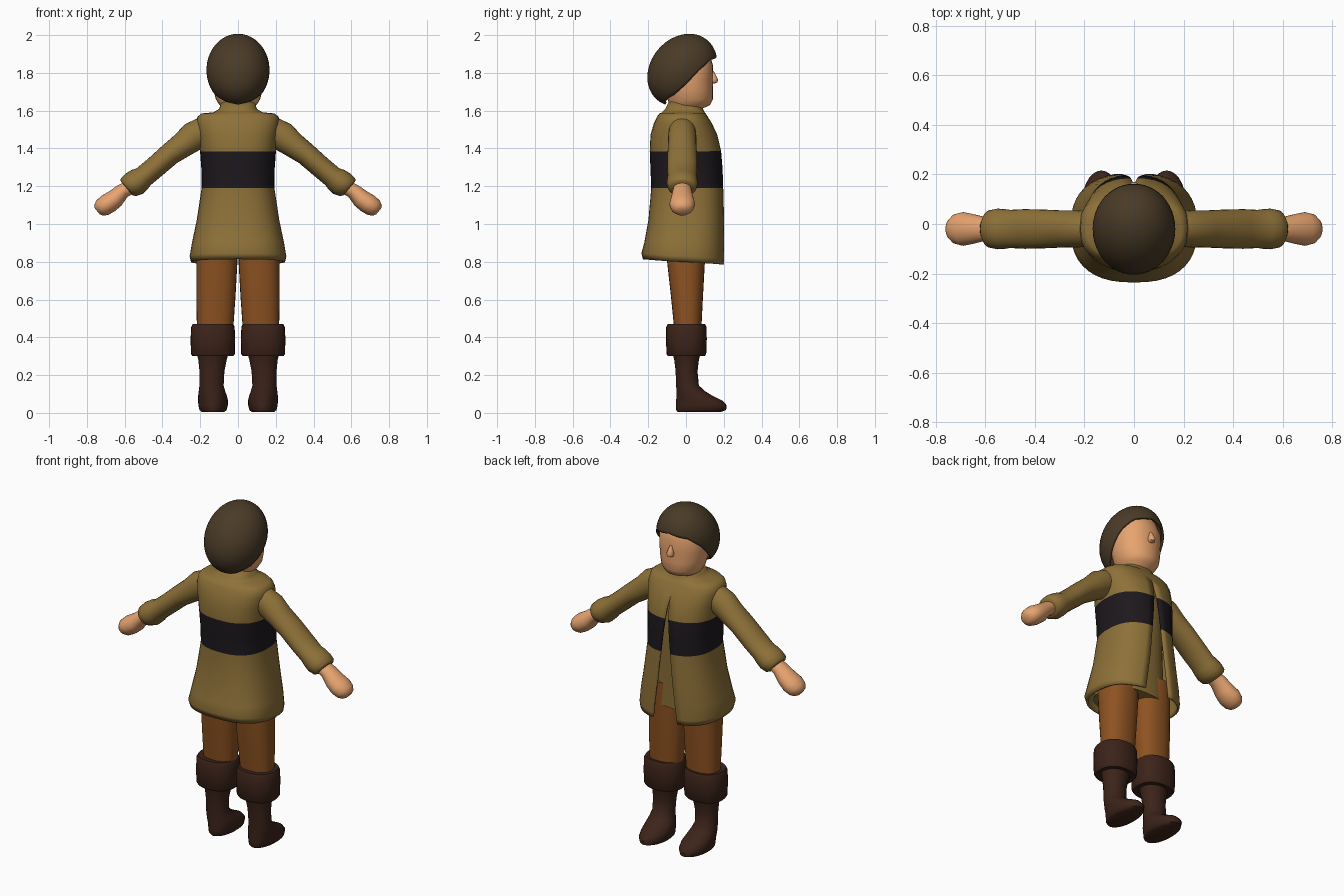
import bpy, bmesh
from math import sin, cos, asin, acos, pi, radians, degrees
from mathutils import Vector


def mat(name, r, g, b):
    m = bpy.data.materials.new(name)
    m.diffuse_color = (r, g, b, 1)
    return m


OLIVE = mat("olive_cloth", 0.27, 0.165, 0.04)
BLACK = mat("black_band", 0.012, 0.009, 0.012)
RUST = mat("rust_cloth", 0.27, 0.085, 0.015)
SKIN = mat("skin", 0.8, 0.37, 0.16)
HAIR = mat("brown_hair", 0.068, 0.043, 0.02)
LEATHER = mat("dark_leather", 0.045, 0.017, 0.01)


def power(v, e):
    return abs(v) ** e * (1 if v >= 0 else -1)


def grid_object(name, rows, mats, closed=True, caps=True, mirror=False, thick=0, row_mat=None):
    """Skin rows of points into a smooth surface."""
    bm = bmesh.new()
    vs = [[bm.verts.new(p) for p in row] for row in rows]
    n = len(rows[0])
    for i in range(len(rows) - 1):
        for j in range(n if closed else n - 1):
            k = (j + 1) % n
            f = bm.faces.new((vs[i][j], vs[i][k], vs[i + 1][k], vs[i + 1][j]))
            f.material_index = row_mat(i) if row_mat else 0
    if caps:
        bm.faces.new(vs[0])
        bm.faces.new(vs[-1])
    bmesh.ops.remove_doubles(bm, verts=bm.verts, dist=0.0002)
    bmesh.ops.recalc_face_normals(bm, faces=bm.faces)
    me = bpy.data.meshes.new(name)
    bm.to_mesh(me)
    bm.free()
    ob = bpy.data.objects.new(name, me)
    bpy.context.collection.objects.link(ob)
    for m in mats:
        me.materials.append(m)
    if thick:
        s = ob.modifiers.new("thickness", 'SOLIDIFY')
        s.thickness, s.offset = thick, 0
    if mirror:
        ob.modifiers.new("mirror", 'MIRROR')
    bpy.ops.object.select_all(action='DESELECT')
    bpy.context.view_layer.objects.active = ob
    ob.select_set(True)
    bpy.ops.object.shade_smooth_by_angle(angle=radians(50))
    return ob


def loft(name, rings, m, tilt=0, e=2.0, n=28, mirror=False):
    """rings: (x, y, z, half width, half depth); tilt leans the rings in the xz plane."""
    u = Vector((cos(radians(tilt)), 0, sin(radians(tilt))))
    rows = []
    for x, y, z, a, b in rings:
        row = []
        for j in range(n):
            t = 2 * pi * j / n
            row.append(Vector((x, y, z)) + u * a * power(cos(t), 2 / e)
                       + Vector((0, b * power(sin(t), 2 / e), 0)))
        rows.append(row)
    return grid_object(name, rows, [m], mirror=mirror)


# Coat: open down the +y side, with a dark chest band (z, half width, back y, front y, half gap)
coat = [(0.80, .243, -.222, .20, .080), (0.83, .25, -.23, .20, .077), (0.90, .238, -.215, .20, .066),
        (1.02, .213, -.193, .198, .05), (1.19, .187, -.178, .192, .032), (1.29, .188, -.182, .188, .022),
        (1.385, .195, -.186, .18, .012), (1.47, .205, -.182, .16, .004), (1.53, .214, -.165, .132, 0),
        (1.565, .21, -.148, .11, 0), (1.58, .19, -.138, .10, 0), (1.585, .13, -.125, .095, 0),
        (1.605, .095, -.105, .085, 0), (1.655, .08, -.08, .065, 0)]
rows = []
for z, rx, yb, yf, gap in coat:
    e = 2.5
    t0 = asin((gap / rx) ** (e / 2))
    cy, ry = (yb + yf) / 2, (yf - yb) / 2
    row = []
    for j in range(41):
        t = t0 + (2 * pi - 2 * t0) * j / 40
        zz = z + (0.015 * -cos(t) if z < 0.85 else 0)
        row.append((rx * power(sin(t), 2 / e), cy + ry * power(cos(t), 2 / e), zz))
    rows.append(row)
grid_object("coat", rows, [OLIVE, BLACK], closed=False, caps=False, thick=0.012,
            row_mat=lambda i: 1 if i in (4, 5) else 0)

# Tunic under the coat
loft("tunic", [(0, -.04, .82, .205, .15), (0, -.03, 1.0, .185, .14), (0, -.02, 1.2, .165, .14),
               (0, -.02, 1.4, .17, .14), (0, -.02, 1.52, .16, .11)], OLIVE, e=2.4)

# Sleeves with rolled cuffs
loft("sleeve", [(.17, -.02, 1.50, .075, .07), (.23, -.02, 1.467, .08, .075), (.29, -.02, 1.42, .068, .075),
                (.36, -.02, 1.37, .06, .078), (.44, -.02, 1.30, .058, .08), (.50, -.02, 1.25, .058, .077),
                (.52, -.02, 1.236, .066, .08), (.55, -.02, 1.213, .07, .082), (.58, -.02, 1.195, .062, .076),
                (.59, -.02, 1.19, .05, .06)], OLIVE, tilt=50, mirror=True)

# Mitten-like hands
loft("hand", [(.56, -.02, 1.20, .038, .045), (.61, -.02, 1.175, .04, .05), (.65, -.02, 1.135, .05, .06),
              (.69, -.02, 1.107, .054, .068), (.72, -.02, 1.085, .049, .06), (.738, -.02, 1.072, .036, .042),
              (.745, -.02, 1.067, .02, .022)], SKIN, tilt=50, mirror=True)

# Trousers
loft("trouser_leg", [(.112, 0, .95, .105, .105), (.112, 0, .80, .109, .10), (.117, .005, .62, .104, .085),
                     (.122, .01, .42, .095, .07)], RUST, e=2.3, mirror=True)

# Boots: foot and shaft stacked upward, then the turned-down cuff
loft("boot", [(.132, .07, .005, .06, .115), (.132, .08, .015, .072, .132), (.132, .082, .04, .078, .134),
              (.132, .07, .065, .079, .122), (.135, .045, .09, .076, .096), (.138, .025, .115, .07, .076),
              (.14, .008, .145, .064, .06), (.138, .003, .22, .066, .058), (.135, .003, .28, .075, .065),
              (.134, .003, .34, .09, .08)], LEATHER, mirror=True)
loft("boot_cuff", [(.133, .002, .303, .09, .08), (.133, .002, .30, .108, .097), (.133, .002, .312, .116, .105),
                   (.133, .002, .39, .118, .108), (.133, .002, .455, .115, .107), (.133, .002, .471, .107, .099),
                   (.133, .002, .468, .09, .075)], LEATHER, e=2.3, mirror=True)

# Head and nose
loft("head", [(0, -.01, 1.57, .06, .06), (0, 0, 1.61, .075, .085), (0, .02, 1.63, .098, .107),
              (0, .022, 1.66, .117, .12), (0, .017, 1.71, .13, .125), (0, .012, 1.77, .137, .13),
              (0, .01, 1.84, .138, .133), (0, .005, 1.90, .115, .12), (0, .005, 1.95, .07, .08)], SKIN, e=2.1)
loft("nose", [(0, .143, 1.743, .006, .008), (0, .146, 1.75, .018, .02), (0, .146, 1.765, .021, .024),
              (0, .144, 1.785, .014, .016), (0, .14, 1.81, .006, .006)], SKIN, n=16)

# Hair cap: egg shape cut off along a fringe line (degrees from the face, z)
edge = [(0, 1.885), (40, 1.865), (62, 1.81), (78, 1.74), (95, 1.69), (130, 1.65), (180, 1.638)]


def edge_z(deg):
    for (a, za), (b, zb) in zip(edge, edge[1:]):
        if deg <= b:
            return za + (zb - za) * (deg - a) / (b - a)
    return edge[-1][1]


N, M = 48, 16
rows = []
for i in range(M + 1):
    row = []
    for j in range(N):
        t = 2 * pi * j / N
        lim = acos((edge_z(min(degrees(t), 360 - degrees(t))) - 1.815) / 0.185)
        p = lim * i / M
        dz = 0.185 * cos(p)
        row.append((0.16 * sin(p) * sin(t), -.02 + 0.2 * dz + 0.174 * sin(p) * cos(t), 1.815 + dz))
    rows.append(row)
grid_object("hair", rows, [HAIR], caps=False, thick=0.014)
